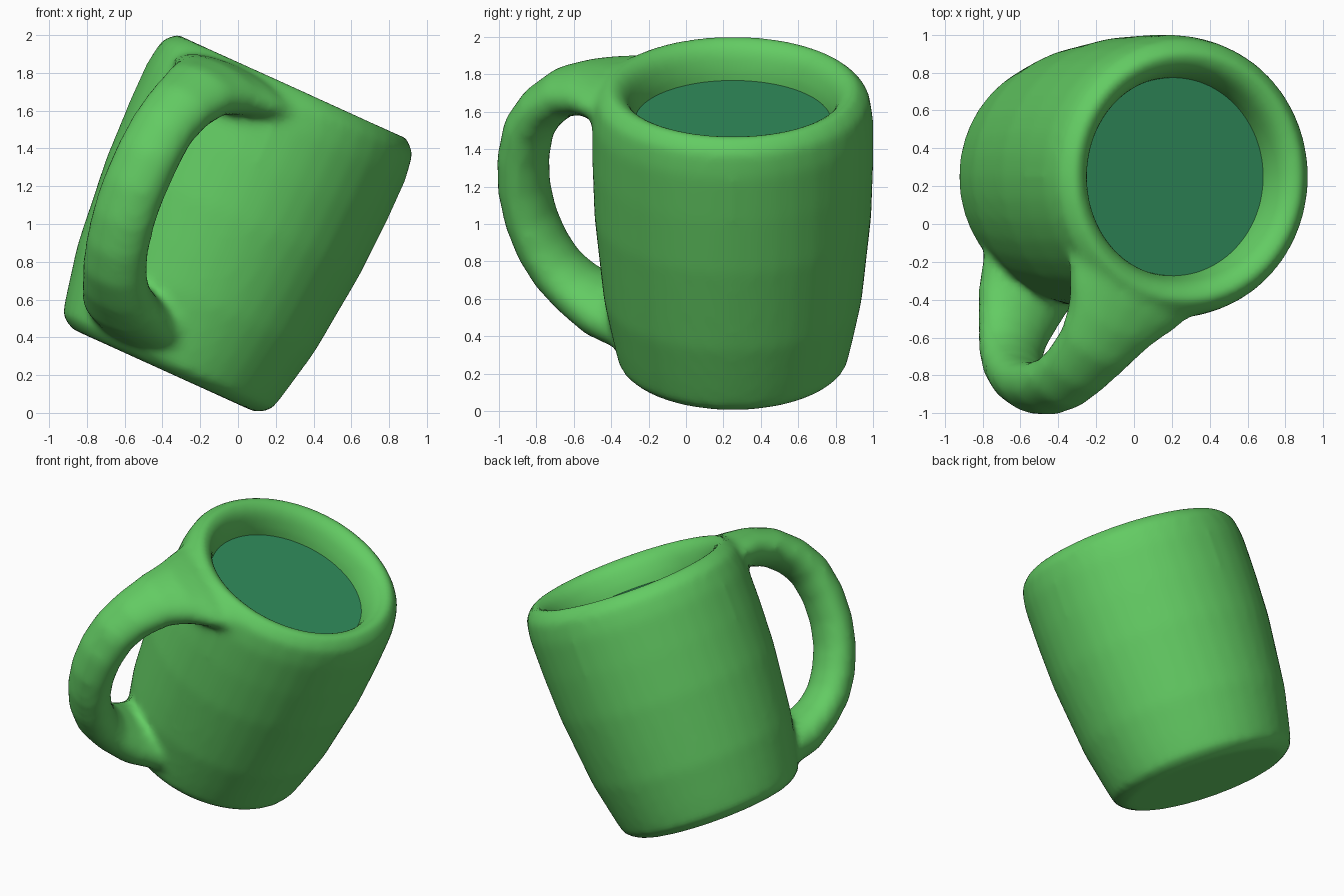
import bpy, bmesh
from math import sin, cos, pi, radians
from mathutils import Matrix, Vector

cube = bpy.data.objects.get("Cube")
if cube:
    bpy.data.objects.remove(cube, do_unlink=True)


def material(name, colour):
    m = bpy.data.materials.new(name)
    m.use_nodes = True
    m.diffuse_color = colour
    m.node_tree.nodes["Principled BSDF"].inputs["Base Color"].default_value = colour
    return m


def skin(bm, rings):
    """Bridge closed loops of verts and cap both ends."""
    for a, b in zip(rings, rings[1:]):
        for i in range(len(a)):
            j = (i + 1) % len(a)
            bm.faces.new((a[i], a[j], b[j], b[i]))
    bm.faces.new(rings[0])
    bm.faces.new(rings[-1])


def finish(bm, name, mat):
    bmesh.ops.recalc_face_normals(bm, faces=bm.faces)
    mesh = bpy.data.meshes.new(name)
    bm.to_mesh(mesh)
    bm.free()
    mesh.materials.append(mat)
    mesh.shade_smooth()
    obj = bpy.data.objects.new(name, mesh)
    bpy.context.collection.objects.link(obj)
    obj.matrix_world = tilt
    return obj


green = material("glazed green", (0.125, 0.6, 0.125, 1))
teal = material("drink teal", (0.03, 0.265, 0.105, 1))

# The whole mug leans towards +x
tilt = Matrix.Translation((-0.395, 0.25, 0.225)) @ Matrix.Rotation(radians(24.4), 4, 'Y')

# Mug body: lathe outline as (radius, height), closed under the drink
outline = [(0.54, 0), (0.61, 0.05), (0.64, 0.18), (0.69, 0.42), (0.74, 0.9), (0.75, 1.2),
           (0.75, 1.46), (0.73, 1.59), (0.665, 1.655), (0.605, 1.645), (0.56, 1.59),
           (0.53, 1.5), (0.515, 1.35)]
SIDES = 40
bm = bmesh.new()
skin(bm, [[bm.verts.new((r * cos(2 * pi * i / SIDES), r * sin(2 * pi * i / SIDES), z))
           for i in range(SIDES)] for r, z in outline])

# Handle: oval tube with flared roots, as (reach, height, half thickness, half width)
path = [(0.62, 1.52, 0.11, 0.4), (0.74, 1.51, 0.12, 0.34), (0.86, 1.485, 0.13, 0.265),
        (1.0, 1.43, 0.13, 0.215), (1.13, 1.31, 0.13, 0.19), (1.21, 1.18, 0.132, 0.18),
        (1.245, 1.0, 0.132, 0.18), (1.24, 0.82, 0.132, 0.18), (1.2, 0.65, 0.132, 0.18),
        (1.13, 0.5, 0.135, 0.18), (1.04, 0.38, 0.135, 0.185), (0.92, 0.29, 0.135, 0.205),
        (0.76, 0.22, 0.15, 0.25), (0.55, 0.19, 0.15, 0.3)]
swing = Matrix.Rotation(radians(-116), 3, 'Z')
rings = []
for k, (r, z, thick, wide) in enumerate(path):
    before, after = path[max(k - 1, 0)], path[min(k + 1, len(path) - 1)]
    along = Vector((after[0] - before[0], 0, after[1] - before[1])).normalized()
    out = Vector((-along.z, 0, along.x))
    rings.append([bm.verts.new(swing @ (Vector((r, 0, z)) + out * thick * cos(a)
                                        + Vector((0, wide * sin(a), 0))))
                  for a in (2 * pi * i / 16 for i in range(16))])
skin(bm, rings)
mug = finish(bm, "mug_body_and_handle", green)

# Fuse body and handle into one soft skin
remesh = mug.modifiers.new("fuse", 'REMESH')
remesh.mode = 'VOXEL'
remesh.voxel_size = 0.025
remesh.use_smooth_shade = True
smooth = mug.modifiers.new("soften", 'SMOOTH')
smooth.factor = 0.5
smooth.iterations = 12

# Drink surface
bm = bmesh.new()
bmesh.ops.create_circle(bm, cap_ends=True, segments=SIDES, radius=0.53,
                        matrix=Matrix.Translation((0, 0, 1.455)))
finish(bm, "drink_surface", teal)
